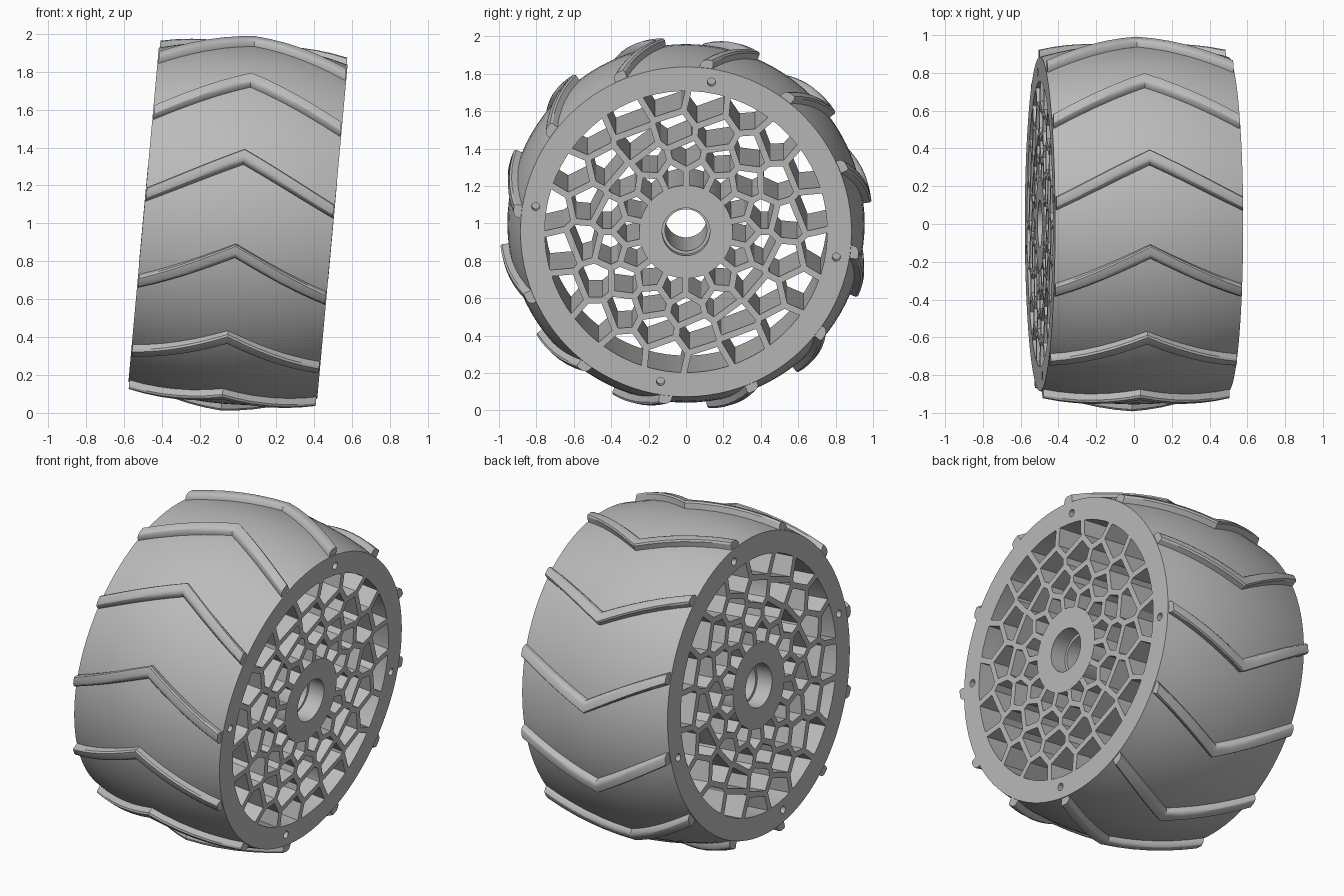
import bpy, bmesh
from math import sin, cos, pi, radians, tau
from mathutils import Matrix, Vector

if "Cube" in bpy.data.objects:
    bpy.data.objects.remove(bpy.data.objects["Cube"])

HALF = 0.5                      # half of the wheel width
TILT = Matrix.Translation((0, 0, 1)) @ Matrix.Rotation(radians(5.2), 4, 'Y')

grey = bpy.data.materials.new("light_grey")
grey.use_nodes = True
colour = (0.5, 0.5, 0.5, 1)
grey.diffuse_color = colour
grey.node_tree.nodes["Principled BSDF"].inputs["Base Color"].default_value = colour


def finish(name, bm):
    bmesh.ops.recalc_face_normals(bm, faces=bm.faces)
    mesh = bpy.data.meshes.new(name)
    bm.to_mesh(mesh)
    bm.free()
    mesh.materials.append(grey)
    obj = bpy.data.objects.new(name, mesh)
    bpy.context.collection.objects.link(obj)
    obj.matrix_world = TILT
    return obj


def select(obj):
    bpy.ops.object.select_all(action='DESELECT')
    obj.select_set(True)
    bpy.context.view_layer.objects.active = obj


def smooth(obj):
    select(obj)
    bpy.ops.object.shade_smooth_by_angle(angle=radians(30))


def polar(r, a):
    """Clockwise from the top, seen from the left side."""
    return Vector((r * sin(a), r * cos(a)))


def loft(bm, rings, closed):
    """Skin a list of rings of points; closed joins the last to the first."""
    rows = [[bm.verts.new(p) for p in ring] for ring in rings]
    pairs = list(zip(rows, rows[1:]))
    if closed:
        pairs.append((rows[-1], rows[0]))
    else:
        bm.faces.new(rows[0])
        bm.faces.new(rows[-1])
    for a, b in pairs:
        for i in range(len(a)):
            j = (i + 1) % len(a)
            bm.faces.new((a[i], a[j], b[j], b[i]))


def circle(x, r, n):
    return [(x, *polar(r, tau * i / n)) for i in range(n)]


def prism(bm, poly, x0, x1):
    loft(bm, [[(x, *p) for p in poly] for x in (x0, x1)], False)


def clip(poly, normal, limit):
    """Keep the part of a convex polygon where p . normal <= limit."""
    out = []
    for a, b in zip(poly, poly[1:] + poly[:1]):
        da, db = a.dot(normal) - limit, b.dot(normal) - limit
        if da <= 0:
            out.append(a)
        if da * db < 0:
            out.append(a.lerp(b, da / (da - db)))
    return out


# tyre: crowned solid drum
def crown(x):
    return 0.955 - 0.07 * (abs(x) / HALF) ** 2


bm = bmesh.new()
steps = [HALF * (i / 6 - 1) for i in range(13)]
loft(bm, [circle(x, crown(x), 96) for x in steps], False)
tyre = finish("tyre_and_spoke_web", bm)

# seeds of the cellular web: (count, radius, first angle in degrees)
seeds = []
for count, radius, start in ((10, 0.72, -9), (10, 0.67, 9), (16, 0.545, -6),
                             (14, 0.41, 0), (14, 0.30, 13)):
    seeds += [polar(radius, radians(start) + tau * i / count) for i in range(count)]

# cutter: web cells, axle space and screw holes
bm = bmesh.new()
WALL = 0.034
for s in seeds:
    cell = [polar(2, tau * i / 4) for i in range(4)]
    for other in seeds:
        if other is not s:
            n = (other - s).normalized()
            cell = clip(cell, n, (s + other).dot(n) / 2 - WALL / 2)
    cell = clip(cell, -s.normalized(), -0.235)
    for i in range(72):
        cell = clip(cell, polar(1, tau * i / 72), 0.755)
    if len(cell) > 2:
        prism(bm, cell, -0.6, 0.6)
prism(bm, [polar(0.18, tau * i / 32) for i in range(32)], -0.6, 0.6)
for k in range(4):
    centre = polar(0.815, radians(9.6) + k * pi / 2)
    hole = [centre + polar(0.022, tau * i / 16) for i in range(16)]
    for side in (-1, 1):
        prism(bm, hole, side * 0.4, side * 0.6)
cutter = finish("web_cutter", bm)
cutter.hide_render = True

cut = tyre.modifiers.new("cells", 'BOOLEAN')
cut.operation = 'DIFFERENCE'
cut.solver = 'EXACT'
cut.object = cutter
select(tyre)
bpy.ops.object.modifier_apply(modifier=cut.name)
bpy.data.objects.remove(cutter)
smooth(tyre)

# hub: sleeve with a stepped bore
bm = bmesh.new()
half_hub = [(0.501, 0.25), (0.501, 0.128), (0.4, 0.128), (0.4, 0.112)]
profile = half_hub + [(-x, r) for x, r in reversed(half_hub)]
loft(bm, [circle(x, r, 64) for x, r in profile], True)
smooth(finish("hub", bm))

# treads: twelve chevron bars, section as (distance behind leading edge, height)
section = [(0, -0.02), (0, 0.034), (0.008, 0.044), (0.045, 0.042),
           (0.06, 0.035), (0.07, 0.022), (0.074, 0), (0.074, -0.02)]
for k in range(12):
    bm = bmesh.new()
    rings = []
    for x in [s * 0.99 for s in steps]:
        lead = radians(53.5 + 30 * k - 14.5 * abs(x) / HALF) - pi / 2
        rings.append([(x, *polar(crown(x) + h, lead - d / 0.95)) for d, h in section])
    loft(bm, rings, False)
    smooth(finish(f"tread_bar_{k + 1}", bm))
